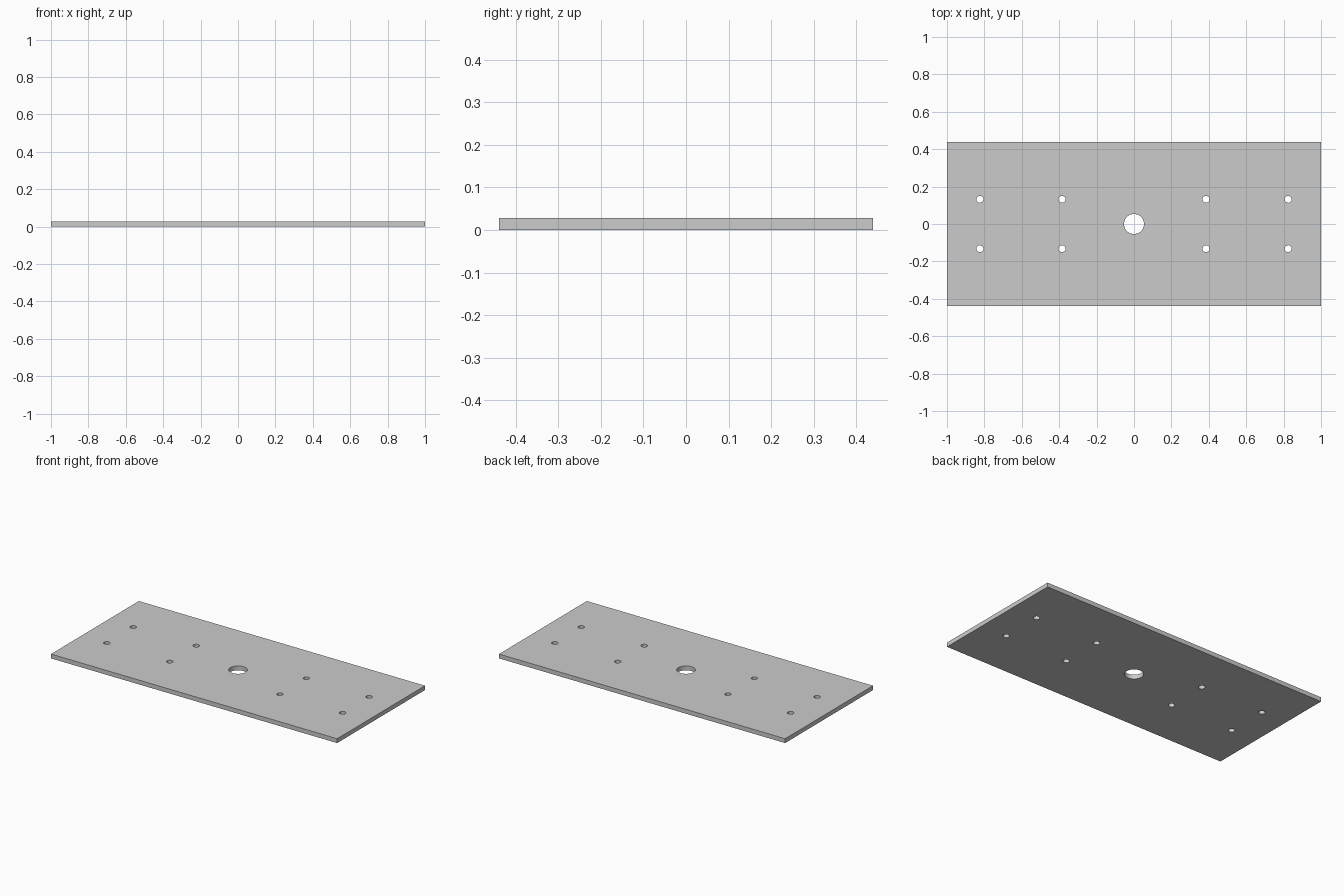
import bpy

if "Cube" in bpy.data.objects:
    bpy.data.objects.remove(bpy.data.objects["Cube"])

LENGTH, WIDTH, THICK = 2.0, 0.877, 0.0275
CENTRE_R, BOLT_R = 0.0535, 0.0185
BOLT_X, BOLT_Y = (0.385, 0.824), 0.132

# Flat base plate
bpy.ops.mesh.primitive_cube_add(size=1, location=(0, 0, THICK / 2))
plate = bpy.context.object
plate.name = "mounting_plate"
plate.scale = (LENGTH, WIDTH, THICK)
bpy.ops.object.transform_apply(location=True, rotation=False, scale=True)


def drill(x, y, radius, sides):
    """Cut a round through hole in the plate."""
    bpy.ops.mesh.primitive_cylinder_add(
        vertices=sides, radius=radius, depth=THICK * 4, location=(x, y, THICK / 2))
    cutter = bpy.context.object
    cutter.name = "hole_cutter"
    cutter.hide_render = True
    mod = plate.modifiers.new("hole", 'BOOLEAN')
    mod.operation = 'DIFFERENCE'
    mod.solver = 'EXACT'
    mod.object = cutter
    bpy.context.view_layer.objects.active = plate
    bpy.ops.object.modifier_apply(modifier=mod.name)
    bpy.data.objects.remove(cutter, do_unlink=True)


# Central hole
drill(0, 0, CENTRE_R, 64)

# Two groups of four bolt holes, mirrored about both axes
for x in BOLT_X:
    for sx in (-1, 1):
        for sy in (-1, 1):
            drill(sx * x, sy * BOLT_Y, BOLT_R, 32)

# Smooth hole walls, crisp plate edges
plate.select_set(True)
bpy.context.view_layer.objects.active = plate
bpy.ops.object.shade_smooth_by_angle()
